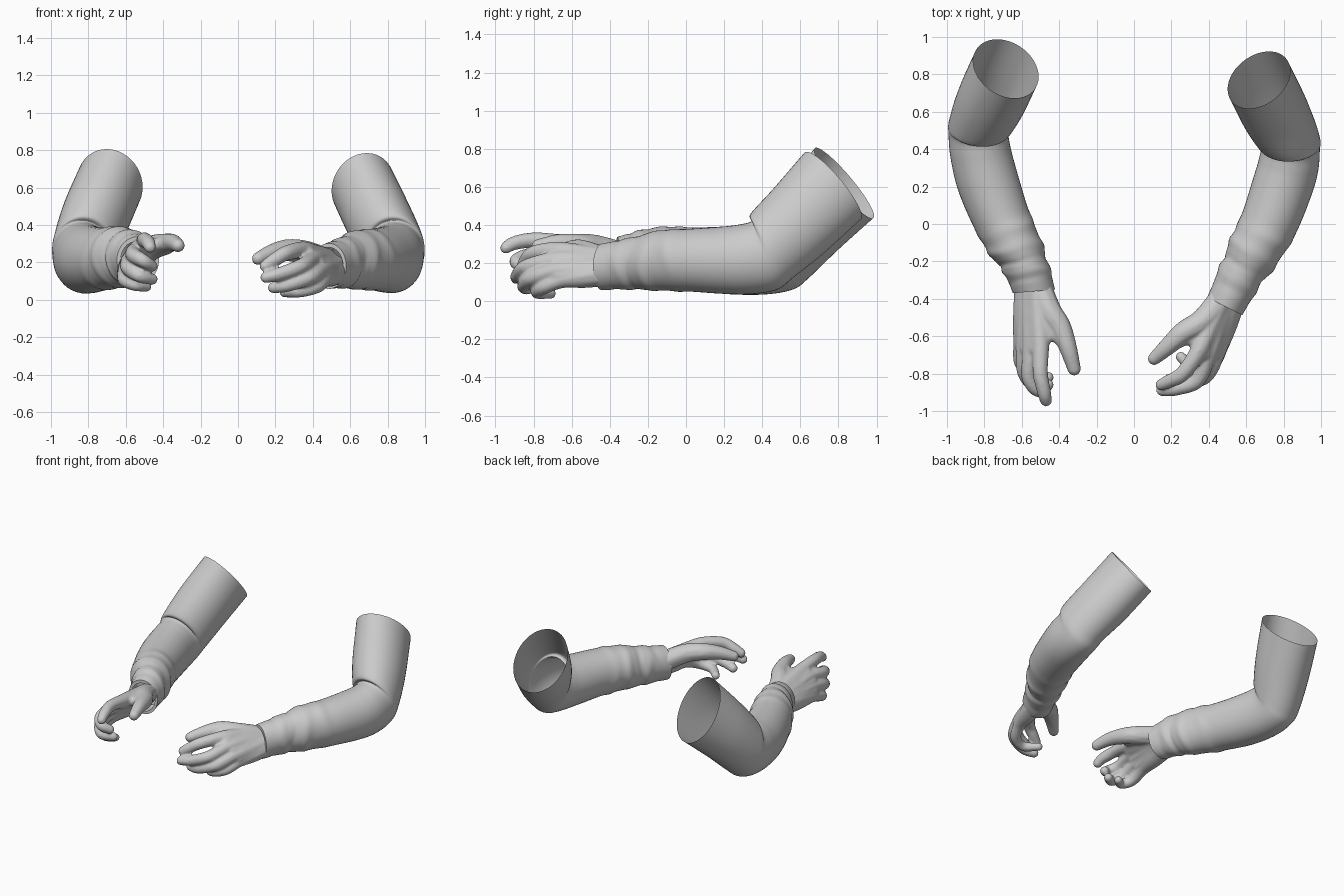
import bpy, bmesh
from math import sin, cos, pi, radians, exp
from mathutils import Vector

if "Cube" in bpy.data.objects:
    bpy.data.objects.remove(bpy.data.objects["Cube"])


def spline(rows, n):
    """Catmull-Rom interpolation of equal-length tuples."""
    out = []
    for i in range(len(rows) - 1):
        p0, p1, p2, p3 = (rows[max(0, min(len(rows) - 1, i + k))] for k in (-1, 0, 1, 2))
        for j in range(n):
            t = j / n
            out.append([0.5 * (2 * b + (c - a) * t + (2 * a - 5 * b + 4 * c - d) * t * t
                               + (3 * b - a - 3 * c + d) * t ** 3)
                        for a, b, c, d in zip(p0, p1, p2, p3)])
    out.append(list(rows[-1]))
    return out


def add_object(name, bm):
    mesh = bpy.data.meshes.new(name)
    bm.to_mesh(mesh)
    bm.free()
    for p in mesh.polygons:
        p.use_smooth = True
    ob = bpy.data.objects.new(name, mesh)
    bpy.context.collection.objects.link(ob)
    return ob


def fold(t, a):
    """Cloth wrinkles near the wrist, as a radius factor."""
    s = 1.0
    for pos, amp, wid, ph in ((0.70, 0.04, 0.022, 0), (0.79, 0.07, 0.022, 2),
                              (0.855, -0.06, 0.014, 2.6), (0.895, 0.06, 0.018, 1),
                              (0.935, -0.03, 0.012, 4)):
        d = t - pos - 0.014 * sin(a + ph) - 0.006 * sin(3 * a + ph)
        s += amp * (0.75 + 0.4 * sin(2 * a + ph)) * exp(-(d / wid) ** 2)
    return s


def sleeve(name, sections, sides=44):
    """Loft rings of (x, y, z, half width, half height, yaw, pitch)."""
    bm = bmesh.new()
    rows = spline(sections, 10)
    lip = list(rows[-1])
    lip[3] *= 0.82
    lip[4] *= 0.82
    rings = []
    for k, (x, y, z, w, h, yaw, pitch) in enumerate(rows + [lip]):
        yw, p = radians(yaw), radians(pitch)
        roll = -0.9 * yw * pitch / 37
        lat = Vector((cos(yw), sin(yw), 0))
        top = Vector((0, 0, cos(p))) - sin(p) * Vector((-sin(yw), cos(yw), 0))
        side = lat * cos(roll) - top * sin(roll)
        up = top * cos(roll) + lat * sin(roll)
        t = min(1, k / (len(rows) - 1))
        ring = []
        for i in range(sides):
            a = 2 * pi * i / sides
            f = fold(t, a)
            ring.append(bm.verts.new(Vector((x, y, z)) + side * (w * f * cos(a)) + up * (h * f * sin(a))))
        rings.append(ring)
    for r, q in zip(rings, rings[1:]):
        for i in range(sides):
            j = (i + 1) % sides
            bm.faces.new((r[i], r[j], q[j], q[i]))
    bmesh.ops.recalc_face_normals(bm, faces=bm.faces)
    ob = add_object(name, bm)
    bpy.context.view_layer.objects.active = ob
    ob.select_set(True)
    bpy.ops.object.shade_smooth_by_angle(angle=radians(50))
    ob.select_set(False)


def blend(a, b, t=0.5):
    return tuple(u + (v - u) * t for u, v in zip(a, b))


def hand(name, fingers, thumb):
    """Fuse chains of round joints (x, y, z, radius) into one smooth hand."""
    chains = fingers + [thumb]
    # palm filling between neighbouring metacarpals
    for f, g in zip(fingers, fingers[1:]):
        chains.append([blend(a, b)[:3] + (r,) for a, b, r in zip(f[:3], g[:3], (.070, .062, .047))])
    # web between thumb and index finger
    index = fingers[0]
    for t in (0.2, 0.4, 0.6, 0.8):
        sag = 0.25 + abs(t - 0.5)
        chains.append([index[0][:3] + (0.06,),
                       blend(thumb[1], index[1], t)[:3] + (0.056,),
                       blend(blend(thumb[2], thumb[3], sag), blend(index[1], index[2], 0.4 + sag * 0.6), t)[:3]
                       + (0.037,)])
    bm = bmesh.new()
    for chain in chains:
        for x, y, z, r in spline(chain, 12):
            made = bmesh.ops.create_icosphere(bm, subdivisions=2, radius=r)
            bmesh.ops.translate(bm, vec=(x, y, z), verts=made["verts"])
    ob = add_object(name, bm)
    m = ob.modifiers.new("fuse", 'REMESH')
    m.mode = 'VOXEL'
    m.voxel_size = 0.008
    m.use_smooth_shade = True
    m = ob.modifiers.new("soften", 'SMOOTH')
    m.factor = 0.5
    m.iterations = 7


def finger(wrist, knuckle, mid, end, tip, size=1.0):
    palm = blend(wrist, knuckle)
    radii = (0.072, 0.062, 0.048 * size, 0.042 * size, 0.038 * size, 0.032 * size)
    return [tuple(p) + (r,) for p, r in zip((wrist, palm, knuckle, mid, end, tip), radii)]


# Sleeves: shoulder opening, elbow bend, forearm, cuff
sleeve("right_sleeve", [
    (0.668, 0.77, 0.605, 0.175, 0.23, 22, 37),
    (0.757, 0.59, 0.42, 0.178, 0.215, 17, 37),
    (0.825, 0.45, 0.29, 0.168, 0.202, 4, 33),
    (0.837, 0.41, 0.24, 0.157, 0.192, -3, 20),
    (0.825, 0.31, 0.22, 0.162, 0.185, -12, 8),
    (0.79, 0.19, 0.215, 0.162, 0.176, -18, 0),
    (0.72, 0.0, 0.215, 0.153, 0.163, -22, 0),
    (0.64, -0.15, 0.212, 0.138, 0.155, -26, 0),
    (0.56, -0.29, 0.197, 0.117, 0.135, -27, 0),
    (0.485, -0.44, 0.18, 0.105, 0.122, -27, 0)])
sleeve("left_sleeve", [
    (-0.685, 0.83, 0.62, 0.18, 0.24, -18, 38),
    (-0.763, 0.66, 0.44, 0.182, 0.22, -15, 37),
    (-0.82, 0.53, 0.29, 0.17, 0.204, -6, 33),
    (-0.832, 0.49, 0.24, 0.16, 0.192, 0, 20),
    (-0.82, 0.38, 0.22, 0.163, 0.187, 9, 8),
    (-0.78, 0.22, 0.215, 0.165, 0.178, 15, 0),
    (-0.71, 0.03, 0.22, 0.153, 0.166, 19, 0),
    (-0.635, -0.12, 0.227, 0.138, 0.162, 20, 0),
    (-0.575, -0.24, 0.227, 0.12, 0.145, 14, 0),
    (-0.535, -0.36, 0.212, 0.113, 0.125, 5, 0)])

# Hands: index, middle, ring, little finger, then thumb
hand("right_hand", [
    finger((.46, -.41, .21), (.345, -.68, .265), (.26, -.80, .25), (.19, -.84, .21), (.145, -.86, .18)),
    finger((.48, -.41, .19), (.40, -.69, .215), (.34, -.835, .18), (.23, -.88, .14), (.15, -.89, .12)),
    finger((.51, -.41, .17), (.445, -.68, .16), (.385, -.81, .12), (.27, -.85, .08), (.19, -.83, .065)),
    finger((.525, -.41, .15), (.465, -.65, .11), (.42, -.75, .07), (.33, -.78, .045), (.25, -.71, .04), 0.9)],
    [(.46, -.41, .21, .070), (.365, -.52, .25, .067), (.265, -.58, .265, .060),
     (.18, -.655, .25, .048), (.108, -.72, .22, .036)])
hand("left_hand", [
    finger((-.51, -.33, .24), (-.50, -.66, .305), (-.50, -.80, .32), (-.48, -.90, .305), (-.47, -.945, .28)),
    finger((-.53, -.33, .22), (-.55, -.67, .26), (-.56, -.82, .24), (-.51, -.89, .21), (-.46, -.86, .18)),
    finger((-.55, -.33, .20), (-.585, -.66, .20), (-.585, -.79, .17), (-.53, -.86, .13), (-.46, -.82, .11)),
    finger((-.57, -.33, .18), (-.605, -.63, .145), (-.605, -.74, .105), (-.55, -.79, .08), (-.49, -.75, .07), 0.9)],
    [(-.51, -.33, .24, .070), (-.455, -.46, .28, .067), (-.395, -.55, .295, .060),
     (-.35, -.67, .305, .048), (-.32, -.775, .29, .037)])
